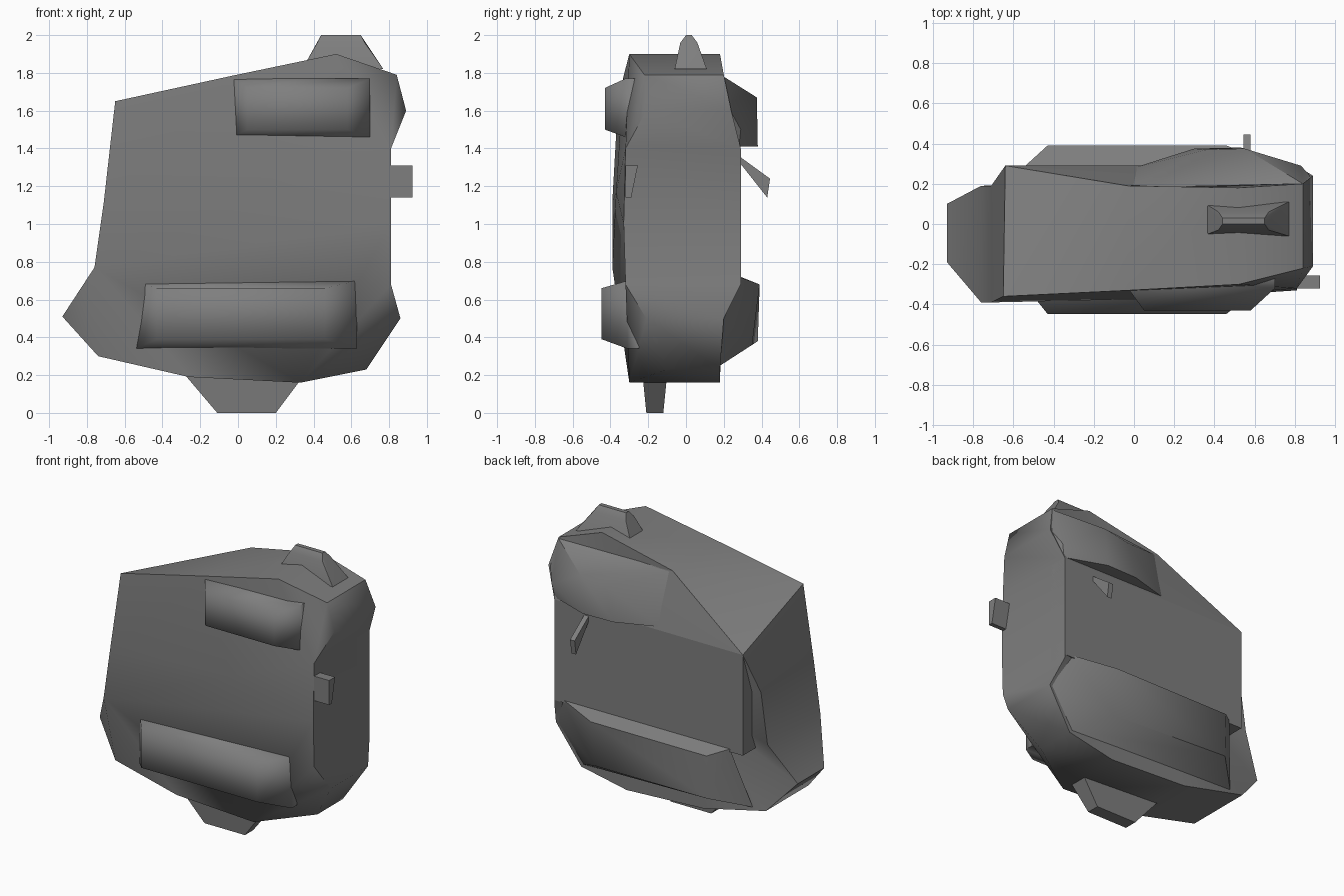
import bpy, bmesh, math

if "Cube" in bpy.data.objects:
    bpy.data.objects.remove(bpy.data.objects["Cube"])

# Dark grey for every part
grey = bpy.data.materials.new("dark_grey")
grey.diffuse_color = (.21, .21, .21, 1)
grey.use_nodes = True
grey.node_tree.nodes["Principled BSDF"].inputs["Base Color"].default_value = grey.diffuse_color


def finish(name, bm, smooth=None):
    bmesh.ops.recalc_face_normals(bm, faces=bm.faces)
    me = bpy.data.meshes.new(name)
    bm.to_mesh(me)
    bm.free()
    me.materials.append(grey)
    ob = bpy.data.objects.new(name, me)
    bpy.context.collection.objects.link(ob)
    if smooth:
        bpy.ops.object.select_all(action='DESELECT')
        ob.select_set(True)
        bpy.context.view_layer.objects.active = ob
        bpy.ops.object.shade_smooth_by_angle(angle=math.radians(smooth))
    return ob


def hull(name, pts, smooth=None):
    bm = bmesh.new()
    for p in pts:
        bm.verts.new(p)
    res = bmesh.ops.convex_hull(bm, input=bm.verts)
    junk = {g for g in res["geom_interior"] if isinstance(g, bmesh.types.BMVert)}
    bmesh.ops.delete(bm, geom=list(junk), context='VERTS')
    bmesh.ops.dissolve_limit(bm, angle_limit=0.01, verts=bm.verts, edges=bm.edges)
    return finish(name, bm, smooth)


def rect(x0, x1, z0, z1, y):
    return [(x, y, z) for x in (x0, x1) for z in (z0, z1)]


def level(x0, x1, y0, y1, z):
    return [(x, y, z) for x in (x0, x1) for y in (y0, y1)]


# Main body: outline (x, z, front y, back y), bridged front to back
outline = [
    (-.65, 1.65, -.36, .29), (-.03, 1.785, -.33, .19), (.52, 1.9, -.3, .18),
    (.84, 1.79, -.22, .2), (.89, 1.6, -.21, .24), (.81, 1.4, -.32, .29),
    (.81, 1.0, -.33, .29), (.81, .68, -.32, .29), (.86, .5, -.21, .2),
    (.68, .23, -.1, .18), (.33, .16, -.3, .18), (-.26, .19, -.3, .18),
    (-.74, .3, -.29, .18), (-.93, .51, -.19, .1), (-.76, .77, -.39, .19),
    (-.71, 1.12, -.39, .19)]
bm = bmesh.new()
front = [bm.verts.new((x, yf, z)) for x, z, yf, yb in outline]
back = [bm.verts.new((x, yb, z)) for x, z, yf, yb in outline]
back[0].co = (-.64, .29, 1.4)
front.append(bm.verts.new((.2, -.37, 1.17)))
bc = bm.verts.new((0, .2, 1.0))
n = len(outline)
for i in range(n):
    j = (i + 1) % n
    if i == 0:
        bm.faces.new((front[0], back[1], back[0]))
        bm.faces.new((front[0], front[1], back[1]))
    else:
        bm.faces.new((front[i], front[j], back[j], back[i]))
    bm.faces.new((back[i], back[j], bc))
# Broad upper and lower front faces, with bevelled corners
for face in [(0, 1, 2, 5, 6, 16, 15), (15, 16, 6, 7, 10, 11, 14), (2, 3, 5),
             (3, 4, 5), (7, 8, 10), (8, 9, 10), (14, 11, 12), (14, 12, 13)]:
    bm.faces.new([front[k] for k in face])
finish("body", bm, 52)

# Flat back panel with its slope up to the top edge
hull("back_panel", rect(-.64, .81, .7, 1.4, .29) + rect(-.64, .81, .7, 1.4, .15)
     + [(-.03, .19, 1.78), (.81, .2, 1.76)])

# Bulges above and below the back panel
hull("upper_back_bulge", [
    (-.03, .18, 1.78), (0, .28, 1.42), (.84, .2, 1.78), (.81, .28, 1.41),
    (.3, .375, 1.41), (.53, .38, 1.41), (.36, .37, 1.64), (.55, .375, 1.67),
    (.83, .29, 1.5), (.88, .235, 1.6)], 45)
hull("lower_back_bulge", [
    (-.54, .29, .72), (.76, .28, .72), (-.64, .18, .3), (.66, .18, .25),
    (-.43, .39, .68), (.46, .39, .68), (-.43, .38, .38), (.46, .35, .36),
    (.84, .2, .5)], 45)

# Raised blocks on the front, softly shaded
hull("upper_front_block", rect(-.03, .7, 1.46, 1.77, -.25)
     + rect(-.03, .7, 1.46, 1.77, -.32) + rect(.05, .58, 1.5, 1.72, -.43), 80)
hull("lower_front_block", rect(-.54, .63, .34, .7, -.25)
     + rect(-.54, .63, .34, .7, -.31) + rect(-.43, .46, .39, .66, -.447), 80)

# Tapered cap on top and foot underneath
hull("top_cap", level(.34, .77, -.06, .11, 1.82) + level(.44, .65, 0, .03, 2.0)
     + level(.42, .67, -.03, .06, 1.96), 45)
hull("foot", level(-.28, .35, -.23, -.1, .2) + level(-.11, .2, -.21, -.12, 0))

# Small tabs on the right side and the back
side = [(-.32, 1.31), (-.255, 1.31), (-.29, 1.14), (-.32, 1.14)]
hull("side_tab", [(x, y, z) for x in (.79, .925) for y, z in side])
rear = [(.28, 1.36), (.445, 1.24), (.43, 1.14), (.28, 1.33)]
hull("back_tab", [(x, y, z) for x in (.545, .58) for y, z in rear])
